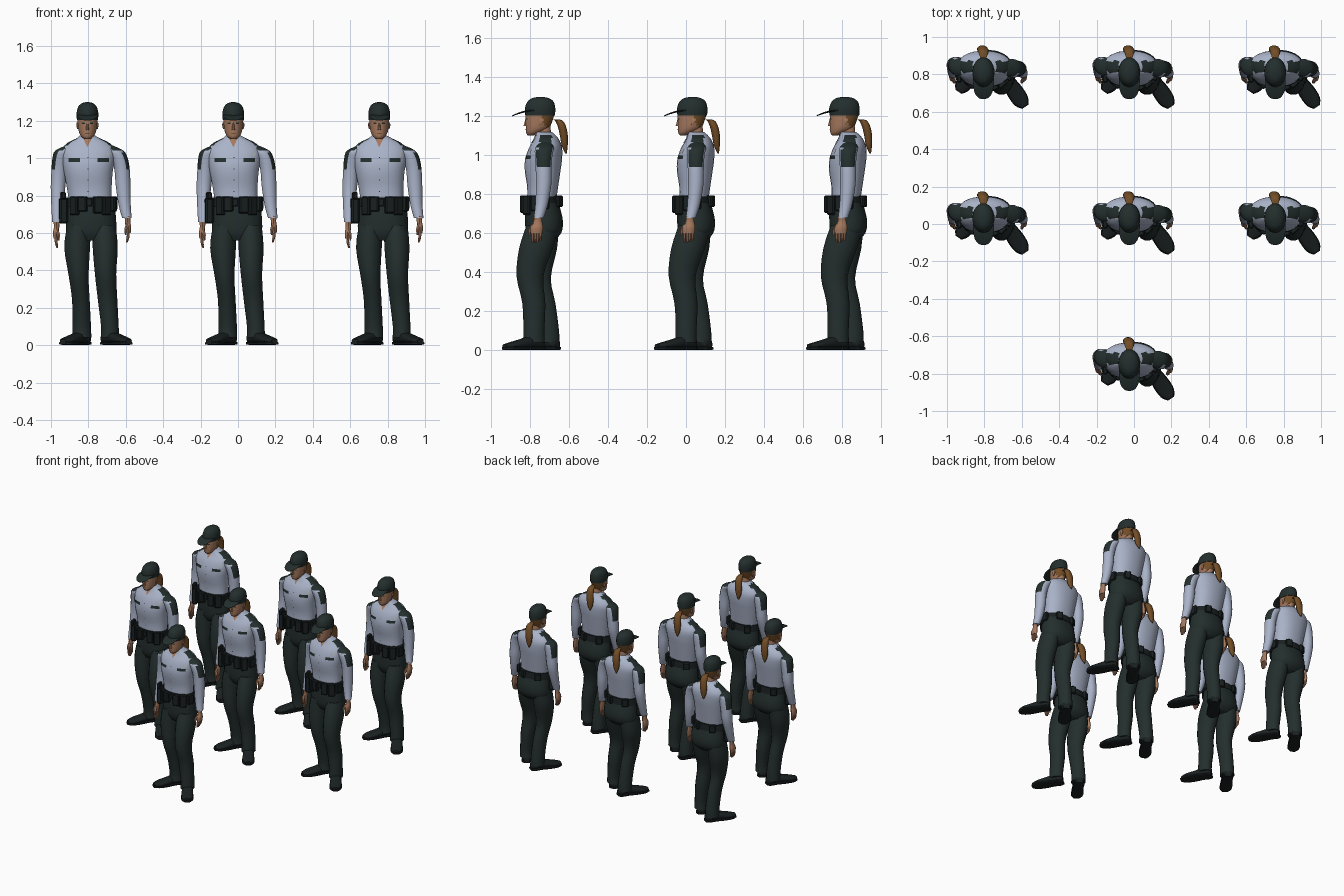
import bpy, bmesh, math
from mathutils import Matrix, Vector
from mathutils.bvhtree import BVHTree

cube = bpy.data.objects.get("Cube")
if cube:
    bpy.data.objects.remove(cube)

CM = 0.01     # all sizes below are in hundredths of a unit
HEAD_X = -2.5
parts = []    # (part name, mesh) for one figure


def material(name, *rgb):
    mat = bpy.data.materials.new(name)
    mat.use_nodes = True
    mat.diffuse_color = (*rgb, 1)
    mat.node_tree.nodes["Principled BSDF"].inputs["Base Color"].default_value = (*rgb, 1)
    return mat


shirt = material("pale_blue_shirt", .40, .45, .58)
dark = material("dark_green_cloth", .017, .028, .026)
leather = material("black_leather", .01, .014, .015)
skin = material("skin", .38, .19, .11)
hair = material("auburn_hair", .17, .075, .02)
metal = material("silver", .5, .5, .48)


def finish(name, bm, mats, rule=None, angle=40):
    """Turn a bmesh into a shaded part; rule picks a material per face."""
    bmesh.ops.recalc_face_normals(bm, faces=bm.faces)
    if rule:
        for face in bm.faces:
            face.material_index = int(rule(face.calc_center_median(), face.normal))
    mesh = bpy.data.meshes.new(name)
    bm.to_mesh(mesh)
    tree = BVHTree.FromBMesh(bm)
    bm.free()
    for mat in mats:
        mesh.materials.append(mat)
    mesh.shade_smooth()
    mesh.set_sharp_from_angle(angle=math.radians(angle))
    mesh.transform(Matrix.Scale(CM, 4))
    parts.append((name, mesh))
    return tree


def spline(a, b, c, d, t):
    return ((b * 2) + (c - a) * t + (a * 2 - b * 5 + c * 4 - d) * t * t
            + (b * 3 - a - c * 3 + d) * t ** 3) / 2


def loft(name, rings, mats, rule=None, sides=16, steps=3, power=1, frame=None, angle=40):
    """Skin smoothly blended oval sections given as (x, y, z, x radius, y radius)."""
    rings = [Vector(r) for r in rings]
    last = len(rings) - 1
    rows = []
    for i in range(last):
        four = [rings[min(max(i + k, 0), last)] for k in (-1, 0, 1, 2)]
        rows += [spline(*four, s / steps) for s in range(steps)]
    rows.append(rings[-1])
    bm = bmesh.new()
    loops = []
    for x, y, z, rx, ry in rows:
        loop = []
        for k in range(sides):
            turn = math.tau * (k + .5) / sides
            c, s = math.cos(turn), math.sin(turn)
            c, s = (math.copysign(abs(v) ** power, v) for v in (c, s))
            loop.append(bm.verts.new((x + rx * c, y + ry * s, z)))
        loops.append(loop)
    for low, high in zip(loops, loops[1:]):
        for k in range(sides):
            n = (k + 1) % sides
            bm.faces.new((low[k], low[n], high[n], high[k]))
    bm.faces.new(loops[0])
    bm.faces.new(loops[-1])
    if frame:
        bm.transform(frame)
    return finish(name, bm, mats, rule, angle)


def box(name, center, size, mat, turn=0, bevel=.6):
    bm = bmesh.new()
    bmesh.ops.create_cube(bm, size=1, matrix=Matrix.Diagonal((*size, 1)))
    bmesh.ops.bevel(bm, geom=bm.edges[:], offset=bevel, segments=1, affect='EDGES')
    bm.transform(Matrix.Translation(center) @ Matrix.Rotation(math.radians(turn), 4, 'Z'))
    finish(name, bm, [mat], angle=20)


def plate(name, tree, corners, mat, cells=5):
    """Lay a thin four-cornered patch on the front of a surface."""
    a, b, c, d = (Vector(p) for p in corners)
    bm = bmesh.new()
    grid = []
    for i in range(cells + 1):
        u = i / cells
        row = []
        for j in range(cells + 1):
            x, z = a.lerp(b, u).lerp(d.lerp(c, u), j / cells)
            hit = tree.ray_cast(Vector((x, -50, z)), Vector((0, 1, 0)))[0]
            row.append(bm.verts.new((x, (hit.y if hit else 0) - .4, z)))
        grid.append(row)
    for low, high in zip(grid, grid[1:]):
        for j in range(cells):
            bm.faces.new((low[j], high[j], high[j + 1], low[j + 1]))
    bmesh.ops.solidify(bm, geom=bm.faces[:], thickness=.3)
    finish(name, bm, [mat])


FORWARD = Matrix.Rotation(math.pi / 2, 4, 'X')   # stacks sections toward the front


# Shirt with dark shoulder straps
def strap(c, n):
    return n.z > .45 and abs(c.x + 2) > 6 and 3 < c.y < 9


torso = loft("shirt_body", [
    (-1, 4, 77, 11.5, 7.5), (-1.5, 4.5, 84, 12, 8), (-2, 4.5, 92, 13, 9.2),
    (-2, 5, 98, 14, 9.5), (-2, 6, 104, 14.5, 8.5), (-2, 6.5, 108, 11.5, 6.5),
    (-2, 6, 110.5, 6.5, 5), (HEAD_X, 5, 112, 4.2, 4.2)], [shirt, dark], strap,
    sides=28, power=.9)

# Chest details
for x in (-9.5, 6):
    plate("pocket_flap", torso, [(x - 3, 98), (x + 3, 98), (x + 3, 100), (x - 3, 100)], dark)
plate("badge", torso, [(8, 101), (9.5, 101), (9.5, 103), (8, 103)], metal, 2)
plate("open_neck", torso, [(-2.6, 106), (-2.4, 106), (0, 111), (-5, 111)], skin)
for side in (-1, 1):
    x = HEAD_X
    plate("collar_flap", torso, [(x + side, 106), (x + side * 4.5, 106.5),
                                 (x + side * 5, 110), (x + side * 2.5, 110.5)], shirt)
for z in range(82, 106, 6):
    plate("button", torso, [(-2.5, z), (-2, z), (-2, z + .5), (-2.5, z + .5)], dark, 1)


# Sleeves with dark shoulder patches, and hands
def sleeve_and_hand(label, side, path, wrist):
    def patch(c, n):
        return (94 < c.z < 106 and n.x * side > .55) or (c.z > 104 and n.z > .45)
    loft(label + "_sleeve", [(*p, r, r) for *p, r in path], [shirt, dark], patch, steps=4)
    x, y, z = wrist
    loft(label + "_hand", [(x, y, z + 2, 1.7, 2), (x, y, z - 1, 1.5, 2.2),
                           (x + side * .4, y - .5, z - 4, 1.6, 3.2),
                           (x + side * .4, y - .7, z - 7, 1.3, 3)], [skin], sides=10)
    for k in range(4):
        fy = y - 2.8 + k * 1.4
        length = 4 + math.sin(k + .6)
        loft(label + "_finger", [(x + side * .4, fy, z - 6, .9, .8),
                                 (x + side * .2, fy, z - 7 - length / 2, .8, .75),
                                 (x - side * .4, fy, z - 7 - length, .5, .5)],
             [skin], sides=6, steps=2)
    loft(label + "_thumb", [(x, y - 2, z - 2, 1, 1), (x - side, y - 4, z - 5, .9, .9),
                            (x - side, y - 4.3, z - 8, .5, .5)], [skin], sides=6)


sleeve_and_hand("right", -1, [
    (-11, 6, 107, 2.5), (-15, 6, 104, 4.8), (-16.5, 6.5, 100, 4.8), (-17.5, 7, 94, 4.3),
    (-18.2, 7, 85, 4), (-18.6, 5, 75, 3.3), (-18.8, 2.5, 66, 2.6)], (-19, 2, 64))
sleeve_and_hand("left", 1, [
    (8, 6, 107, 2.5), (12, 5.5, 104, 4.8), (14.5, 5, 100, 4.6), (16, 5, 94, 4.2),
    (16.6, 5, 85, 4), (17.4, 4, 75, 3.3), (18.6, 2.5, 68, 2.6)], (19, 2, 67))

# Trousers
loft("trouser_seat", [(-1, 4, 79, 12, 7.8), (-.5, 4.5, 73, 12.8, 9),
                      (-.5, 5.2, 66, 13.5, 9.8), (-.5, 5, 60, 13, 9), (-.5, 4, 56, 8, 6)],
     [dark], sides=24, power=.9)
loft("right_trouser_leg", [
    (-7, 4.5, 64, 6.5, 8.5), (-8, 3.5, 52, 7, 8.5), (-7.2, 2, 37, 5.4, 6.8),
    (-6, 5, 24, 4.8, 6.2), (-5.5, 7.5, 10, 5, 5.5), (-5.5, 7.5, 4, 5.2, 5.7)], [dark])
loft("left_trouser_leg", [
    (6.3, 4.5, 64, 6.5, 8.5), (7, 1, 52, 6.8, 8.8), (7.2, -2, 38, 5.8, 7),
    (8.3, 0, 24, 5.3, 6), (9.5, 0, 10, 4.8, 5.5), (9.5, 0, 4, 5, 5.7)], [dark])

# Shoes, both turned outward
for label, side, x, y in (("right", -1, -5.5, 8), ("left", 1, 9.5, 0)):
    frame = (Matrix.Translation((x, y, 0))
             @ Matrix.Rotation(math.radians(34 * side), 4, 'Z') @ FORWARD)
    loft(label + "_shoe", [(0, 3, -5, 2.5, 2), (0, 4, -3, 3.8, 3), (0, 4.2, 2, 3.8, 3.2),
                           (0, 3.4, 8, 4.2, 2.4), (0, 2.6, 14, 4.2, 1.6),
                           (0, 2.2, 18, 2, 1.1)], [leather], frame=frame, power=.8)
    loft(label + "_sole", [(0, 1, -5.5, 2.6, .7), (0, 1, -3, 4, .8), (0, 1, 2, 3.8, .8),
                           (0, 1, 9, 4.6, .8), (0, 1, 15, 4.2, .8), (0, 1, 18.5, 2, .7)],
         [leather], frame=frame, power=.4)

# Duty belt, buckle, pouches and holster
loft("belt", [(-1, 4.2, 74, 13.2, 9.4), (-1, 4.2, 79, 12.8, 8.8)], [leather], sides=24, steps=1)
box("buckle", (-2, -5.3, 76.5), (4, 1, 4), leather, bevel=.3)
for degrees, height in ((-130, 10), (-108, 8), (-72, 9), (-48, 10), (-18, 8), (8, 7),
                        (65, 6), (125, 6)):
    a = math.radians(degrees)
    box("belt_pouch", (-1 + 13 * math.cos(a), 4 + 9.6 * math.sin(a), 79.5 - height / 2),
        (3, 5, height), leather, degrees)
box("holster", (-15.5, 2, 72), (4.5, 7, 14), leather, 8, 1)
box("holster_grip", (-15.5, 0, 80), (2.5, 5, 4), leather, 8)


# Neck, head and hair
def hairline(c, n):
    return c.z > 113 and c.y > 4.5 + max(0, 117 - c.z) * .6


loft("neck", [(HEAD_X, 6, 108, 3.6, 3.6), (HEAD_X, 5, 112, 3.2, 3.8),
              (HEAD_X, 4.5, 117, 3.2, 4)], [skin])
head = loft("head", [
    (HEAD_X, -1.5, 110.3, 1.6, 1.7), (HEAD_X, -.3, 111.5, 3.2, 3.7), (HEAD_X, 1.8, 114, 4.6, 6),
    (HEAD_X, 2.7, 118, 5.2, 7), (HEAD_X, 3.2, 122, 5.4, 7.4), (HEAD_X, 3.2, 126, 4.5, 6)],
    [skin, hair], hairline, sides=20)
loft("nose", [(HEAD_X, -4.2, 115, 1, 1.3), (HEAD_X, -4, 116, .8, 1.1),
              (HEAD_X, -3.8, 119, .5, .5)], [skin], sides=8)
plate("mouth", head, [(-3.8, 113), (-1.2, 113), (-1.5, 113.5), (-3.5, 113.5)], hair, 3)
for side in (-1, 1):
    x = HEAD_X + side * 2.2
    plate("eye", head, [(x - .9, 118.3), (x + .9, 118.3), (x + .7, 119), (x - .7, 119)], dark, 2)
    loft("ear", [(HEAD_X + side * 5, 3.5, 115.5, .5, .6), (HEAD_X + side * 5.3, 4, 117.5, .7, 1.2),
                 (HEAD_X + side * 5.3, 4, 119, .5, 1)], [skin], sides=8)
loft("ponytail", [(HEAD_X, 9.5, 118.5, 1.2, 1.5), (HEAD_X, 12.5, 118, 2.1, 2),
                  (HEAD_X, 14.3, 115, 2.8, 2.2), (-3, 15.4, 110, 2.9, 2.1),
                  (-3.4, 15.8, 105, 2.2, 1.6), (-3.8, 16.5, 101, .4, .4)], [hair], sides=12)

# Peaked cap
loft("cap_crown", [(HEAD_X, 3.2, 120.5, 5.7, 7.7), (HEAD_X, 3.2, 124, 5.9, 7.9),
                   (HEAD_X, 3.4, 127.5, 5, 6.8), (HEAD_X, 3.4, 129.4, 3, 4.2),
                   (HEAD_X, 3.4, 130, .5, .7)], [dark], sides=20)
loft("cap_peak", [(HEAD_X, 123, 0, 5.7, .5), (HEAD_X, 122.6, 4, 5.6, .5),
                  (HEAD_X, 121.5, 8, 4.7, .4), (HEAD_X, 120.5, 10.5, 2.8, .3),
                  (HEAD_X, 120.2, 11.2, .8, .2)], [dark], frame=FORWARD)

# Seven identical figures standing in formation
SPACING = .78
spots = [(x, y) for y in (0, 1) for x in (-1, 0, 1)] + [(0, -1)]
for number, (x, y) in enumerate(spots, 1):
    for name, mesh in parts:
        obj = bpy.data.objects.new(f"guard_{number}_{name}", mesh)
        obj.location = (x * SPACING, y * SPACING, 0)
        bpy.context.collection.objects.link(obj)
